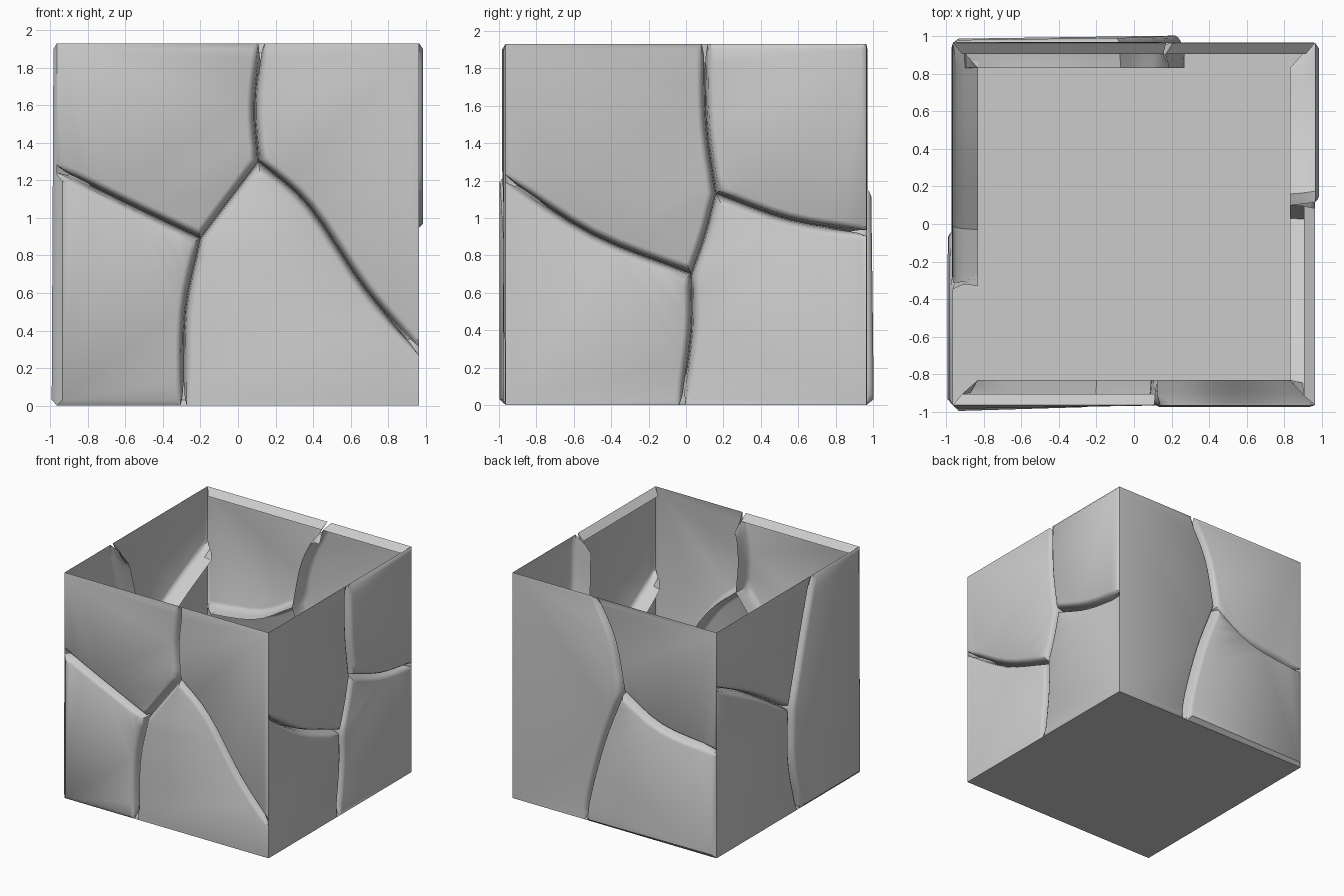
import bpy, bmesh
from mathutils import Vector

cube = bpy.data.objects.get("Cube")
if cube:
    bpy.data.objects.remove(cube, do_unlink=True)

H = 0.965     # half width of the box
TOP = 1.93    # rim height
DEEP = 0.83   # depth the cracks reach, measured from the centre

stone = bpy.data.materials.new("grey_stone")
stone.use_nodes = True
COLOR = (0.6, 0.6, 0.6, 1)
stone.diffuse_color = COLOR
stone.node_tree.nodes["Principled BSDF"].inputs["Base Color"].default_value = COLOR


def curve(*pts, steps=4):
    """Smooth crack line through a few points."""
    p = [Vector(q) for q in pts]
    p = [2 * p[0] - p[1]] + p + [2 * p[-1] - p[-2]]
    out = []
    for a, b, c, d in zip(p, p[1:], p[2:], p[3:]):
        for i in range(steps):
            t = i / steps
            out.append(0.5 * (2 * b + (c - a) * t + (2 * a - 5 * b + 4 * c - d) * t * t
                              + (3 * b - a - 3 * c + d) * t ** 3))
    return out + [p[-2]]


def corner(side, z):
    return [Vector((side * H, z))]


def rev(path):
    return path[::-1]


def clean(poly):
    """Drop repeated points and make the outline counter-clockwise."""
    out = [p for i, p in enumerate(poly) if (p - poly[i - 1]).length > 1e-4]
    area = sum(out[i - 1].x * p.y - p.x * out[i - 1].y for i, p in enumerate(out))
    return out if area > 0 else out[::-1]


def edge_kind(p, q):
    if abs(p.x) > H - .001 and abs(q.x) > H - .001 and p.x * q.x > 0:
        return "corner"
    if abs(p.y - q.y) < .001 and p.y > TOP - .001:
        return "rim"
    if abs(p.y - q.y) < .001 and p.y < .001:
        return "base"
    return "crack"


def inset(poly, kinds, amount):
    """Offset every edge of the outline inward by the amount for its kind."""
    n, out = len(poly), []
    for i, p in enumerate(poly):
        d1 = (p - poly[i - 1]).normalized()
        d2 = (poly[(i + 1) % n] - p).normalized()
        n1, n2 = Vector((-d1.y, d1.x)), Vector((-d2.y, d2.x))
        a1, a2 = amount[kinds[i - 1]], amount[kinds[i]]
        det = n1.x * n2.y - n1.y * n2.x
        if abs(det) < .02:
            out.append(p + (n1 * a1 + n2 * a2) / 2)
        else:
            out.append(p + Vector(((a1 * n2.y - a2 * n1.y) / det,
                                   (a2 * n1.x - a1 * n2.x) / det)))
    return out


# Plate edge: depth at cracks, depth at box edges, share of the bulge,
# then inset at cracks and at box edges
PROFILE = [(.9, .905, 0, .006, .05), (.938, H, 1, .016, 0),
           (.955, H, 1, .027, 0), (H, H, 1, .045, .03)]
LAST = len(PROFILE) - 1


def finish(name, bm):
    mesh = bpy.data.meshes.new(name)
    bm.to_mesh(mesh)
    bm.free()
    mesh.materials.append(stone)
    ob = bpy.data.objects.new(name, mesh)
    bpy.context.collection.objects.link(ob)
    bpy.ops.object.select_all(action="DESELECT")
    ob.select_set(True)
    bpy.context.view_layer.objects.active = ob
    bpy.ops.object.shade_smooth_by_angle(angle=.7)


def plate(name, place, outline, bulge, lip):
    poly = clean(outline)
    n = len(poly)
    kinds = [edge_kind(p, poly[(i + 1) % n]) for i, p in enumerate(poly)]
    on_box_edge = [kinds[i - 1] != "crack" or kinds[i] != "crack" for i in range(n)]
    bm = bmesh.new()
    # Inner edge of the crack walls, mitred at the corners, rim and base
    low, high = H - DEEP, TOP - (H - DEEP)
    rings = [[bm.verts.new(place(max(-DEEP, min(DEEP, p.x)), DEEP,
                                 max(low, min(high, p.y)))) for p in poly]]
    for level, (depth, edge_depth, share, crack, edge) in enumerate(PROFILE):
        amount = {"crack": crack, "corner": edge, "rim": edge, "base": edge}
        ring = []
        for p, on_edge in zip(inset(poly, kinds, amount), on_box_edge):
            d = edge_depth if on_edge else depth
            if level == LAST or not on_edge:
                out, across, up = bulge
                d += share * (out + across * p.x + up * (p.y - TOP / 2))
            ring.append(bm.verts.new(place(p.x, d, p.y)))
        rings.append(ring)
    for level, (lo, hi) in enumerate(zip(rings, rings[1:])):
        for i in range(n):
            j = (i + 1) % n
            if kinds[i] == "crack" or level == LAST or (lip and level == 1 and kinds[i] == "rim"):
                bm.faces.new((lo[i], lo[j], hi[j], hi[i]))
    cap = bm.faces.new(rings[-1])
    cap.normal_update()
    if cap.normal.dot(place(0, 1, 0)) < 0:
        bmesh.ops.reverse_faces(bm, faces=bm.faces[:])
    bmesh.ops.triangulate(bm, faces=[cap])
    bmesh.ops.remove_doubles(bm, verts=bm.verts[:], dist=.0002)
    bmesh.ops.delete(bm, geom=[v for v in bm.verts if not v.link_faces], context="VERTS")
    finish(name, bm)


def build(name, place, cells, bulges, lips):
    for (cell, outline), bulge, lip in zip(cells.items(), bulges, lips):
        plate(f"{name}_{cell}_plate", place, outline, bulge, lip)


def four_plates(t, ab, r, l, b):
    return {"upper_left": corner(-1, TOP) + t + ab + l,
            "upper_right": t + r + corner(1, TOP),
            "lower_left": b + corner(-1, 0) + rev(l),
            "lower_right": r + corner(1, 0) + rev(b) + rev(ab)}


def three_plates(side, t, branch, b):
    return {"upper": corner(side, TOP) + t + branch,
            "lower": b + corner(side, 0) + rev(branch),
            "tall": t + b + corner(-side, 0) + corner(-side, TOP)}


# Front wall; each bulge is an offset plus a tilt across and up the wall
a, b = (.11, 1.3), (-.2, .89)
build("front", lambda u, d, z: Vector((u, -d, z)), four_plates(
    curve((.125, TOP), (.09, 1.6), a), curve(a, (-.05, 1.09), b),
    curve(a, (.38, 1.06), (.68, .62), (H, .29)),
    curve(b, (-.6, 1.08), (-H, 1.26)), curve(b, (-.28, .5), (-.29, 0))),
    ((.004, -.016, 0), (.01, 0, 0), (.003, -.03, 0), (.003, 0, 0)),
    (True, False, False, False))

# Wall on the +x side
a, b = (.16, 1.13), (.03, .7)
build("side", lambda u, d, z: Vector((d, u, z)), four_plates(
    curve((.1, TOP), (.11, 1.5), a), curve(a, (.1, .9), b),
    curve(a, (.55, .99), (H, .92)),
    curve(b, (-.5, .91), (-H, 1.21)), curve(b, (.03, .4), (-.02, 0))),
    ((0, 0, 0), (.021, 0, 0), (0, 0, 0), (0, 0, 0)),
    (True, False, False, False))

# Back wall
a = (-.07, 1.18)
build("back", lambda u, d, z: Vector((u, d, z)), three_plates(
    -1, curve((.19, TOP), (.02, 1.6), a), curve(a, (-.44, .98), (-H, .91)),
    curve(a, (.1, .73), (.23, .25), (.27, 0))),
    ((.005, 0, 0), (.028, .014, -.008), (.003, 0, 0)), (True, False, True))

# Wall on the -x side
a = (-.03, .9)
build("far_side", lambda u, d, z: Vector((-d, u, z)), three_plates(
    1, curve((-.33, TOP), (-.2, 1.5), a), curve(a, (.44, 1.19), (H, 1.45)),
    curve(a, (-.03, .46), (-.14, 0))),
    ((.005, 0, 0), (.008, 0, 0), (.023, 0, -.005)), (False, False, False))

# Floor
bm = bmesh.new()
bmesh.ops.create_grid(bm, x_segments=1, y_segments=1, size=H)
finish("floor", bm)
